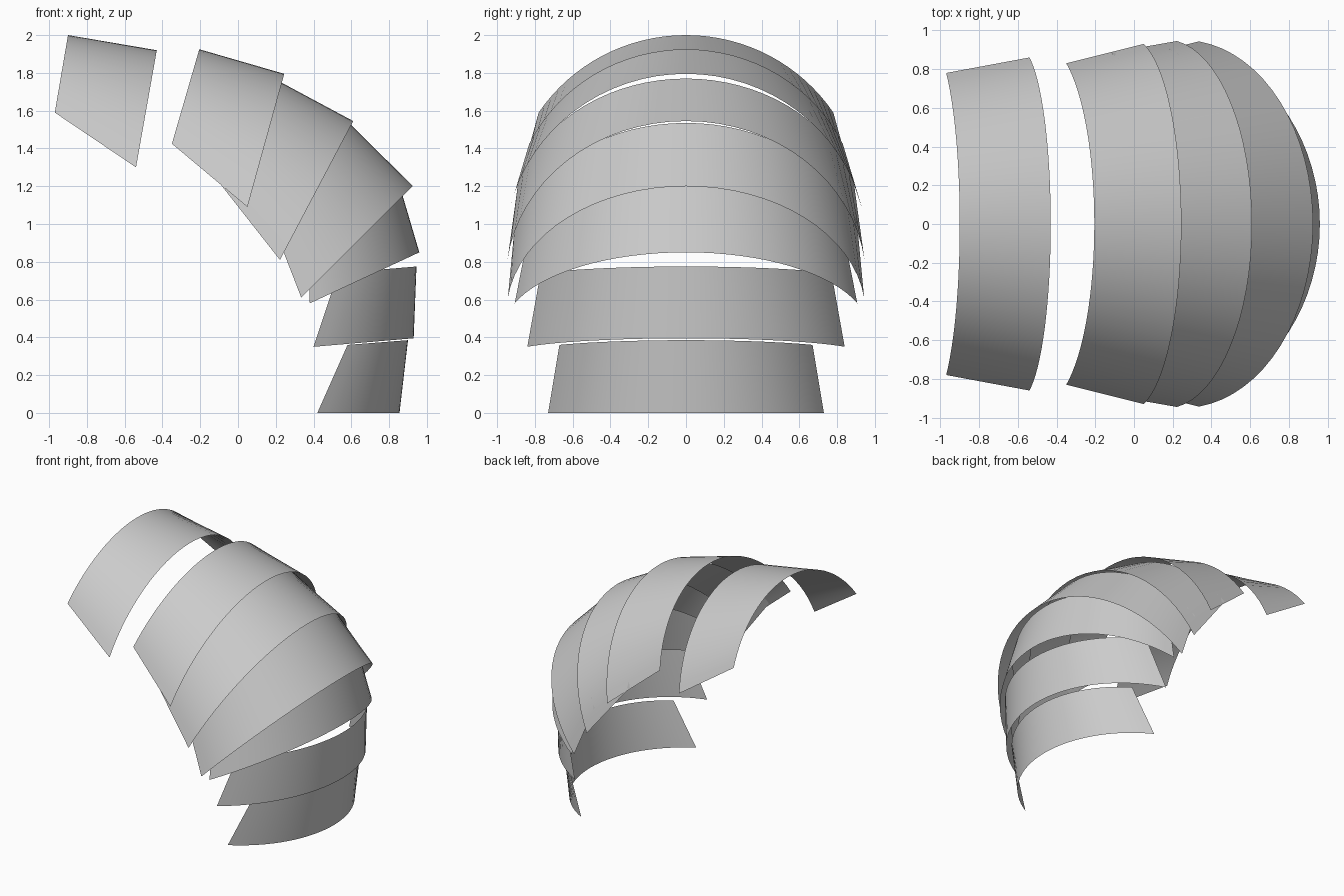
import bpy
import bmesh
from math import asin, acos, sin, cos, pi
from mathutils import Vector

cube = bpy.data.objects.get("Cube")
if cube:
    bpy.data.objects.remove(cube)

grey = bpy.data.materials.new("plate grey")
grey.use_nodes = True
grey.diffuse_color = (0.6, 0.6, 0.6, 1)
grey.node_tree.nodes["Principled BSDF"].inputs["Base Color"].default_value = (0.6, 0.6, 0.6, 1)

STEPS = 32


def arch(crown, foot, half_width):
    """Circular arc from one foot over the crown to the other foot."""
    crown, foot = (Vector((p[0], 0, p[1])) for p in (crown, foot))
    depth = (foot - crown).length
    down = (foot - crown) / depth
    radius = (half_width ** 2 + depth ** 2) / (2 * depth)
    sweep = acos((radius - depth) / radius)
    points = []
    for i in range(STEPS + 1):
        a = sweep * (2 * i / STEPS - 1)
        points.append(crown + down * radius * (1 - cos(a)) + Vector((0, radius * sin(a), 0)))
    return points


def plate(name, start, end):
    """Thin curved band lofted between two arches."""
    bm = bmesh.new()
    rows = [[bm.verts.new(p) for p in arch(*rib)] for rib in (start, end)]
    for i in range(STEPS):
        bm.faces.new((rows[0][i], rows[1][i], rows[1][i + 1], rows[0][i + 1]))
    for face in bm.faces:
        face.smooth = True
    mesh = bpy.data.meshes.new(name)
    bm.to_mesh(mesh)
    bm.free()
    mesh.materials.append(grey)
    obj = bpy.data.objects.new(name, mesh)
    bpy.context.collection.objects.link(obj)


# Each rib: crown (x, z), foot (x, z), half width
plate("end_plate", ((-.90, 2.0), (-.97, 1.59), .78), ((-.43, 1.92), (-.54, 1.30), .86))
plate("upper_plate", ((-.205, 1.925), (-.35, 1.425), .83), ((.245, 1.795), (.05, 1.09), .93))
plate("shoulder_plate", ((.19, 1.77), (-.12, 1.245), .885), ((.61, 1.545), (.222, .81), .945))
plate("middle_plate", ((.59, 1.535), (.18, 1.01), .905), ((.925, 1.20), (.335, .61), .943))
plate("side_plate", ((.845, 1.24), (.37, .97), .83), ((.96, .85), (.38, .58), .907))
plate("lower_plate", ((.945, .775), (.53, .74), .77), ((.93, .395), (.40, .35), .84))
plate("base_plate", ((.90, .385), (.58, .36), .67), ((.855, 0), (.42, 0), .73))
